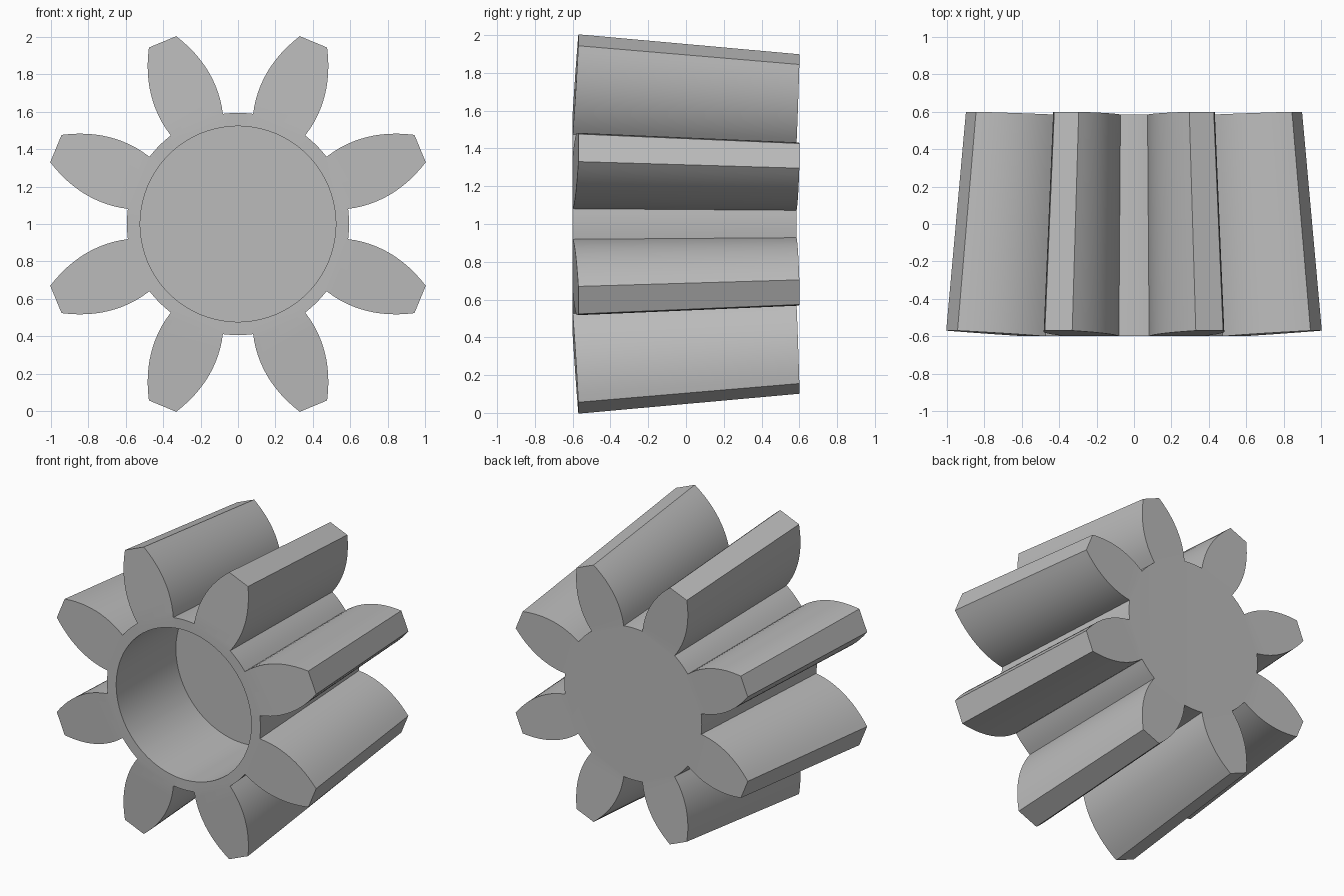
import bpy
import bmesh
from math import sin, cos, pi, atan2, hypot, radians

old = bpy.data.objects.get("Cube")
if old:
    bpy.data.objects.remove(old, do_unlink=True)

TEETH = 8
FLANK_STEPS = 12
ARC_STEPS = 6
ROOT, TIP = 0.575, 1.054          # tooth base and tip, along the tooth axis
HUB_R, BORE_R = 0.594, 0.523
FRONT, BACK, FLOOR = -0.6, 0.585, 0.06
TAPER = 0.895                     # back profile relative to the front


def half_width(a):
    """Rounded tooth flank."""
    return 0.172 - 0.886 * (a - 0.73) ** 2


def point(radius, angle, y):
    return (radius * cos(angle), y, 1 + radius * sin(angle))


bm = bmesh.new()


def profile_vert(radius, angle):
    """One outline point on the front, and its tapered twin on the back."""
    lift = max(0, (radius - HUB_R) / (TIP - HUB_R))
    return (bm.verts.new(point(radius, angle, FRONT + 0.03 * lift)),
            bm.verts.new(point(radius * TAPER, angle, BACK + 0.015 * lift)))


# Outline: each tooth followed by the root arc to the next one
flank = [ROOT + (TIP - ROOT) * i / FLANK_STEPS for i in range(FLANK_STEPS + 1)]
tooth = [(a, -half_width(a)) for a in flank] + [(a, half_width(a)) for a in reversed(flank)]
root_angle = atan2(half_width(ROOT), ROOT)
pitch = 2 * pi / TEETH
gap = pitch - 2 * root_angle

outline, teeth, arcs = [], [], []
for t in range(TEETH):
    mid = pitch * (t + 0.5)
    lobe = [profile_vert(hypot(a, h), mid + atan2(h, a)) for a, h in tooth]
    arc = [profile_vert(HUB_R, mid + root_angle + gap * i / ARC_STEPS)
           for i in range(1, ARC_STEPS)]
    teeth.append(lobe)
    arcs.append(arc)
    outline += lobe + arc

# Side walls, tooth ends
for i, (f, b) in enumerate(outline):
    nf, nb = outline[(i + 1) % len(outline)]
    bm.faces.new((f, nf, nb, b))
for lobe in teeth:
    bm.faces.new([f for f, b in lobe])
    bm.faces.new([b for f, b in lobe])

# Flat back of the hub
bm.faces.new([b for lobe, arc in zip(teeth, arcs)
              for f, b in [lobe[0], lobe[-1]] + arc])

# Blind bore and the rim around it
bore = []
for t in range(TEETH):
    mid = pitch * (t + 0.5)
    angles = [mid - root_angle + 2 * root_angle * i / ARC_STEPS for i in range(ARC_STEPS)]
    angles += [mid + root_angle + gap * i / ARC_STEPS for i in range(ARC_STEPS)]
    bore += [(bm.verts.new(point(BORE_R, a, FRONT)),
              bm.verts.new(point(BORE_R, a, FLOOR))) for a in angles]
count = len(bore)
for i, (f, b) in enumerate(bore):
    nf, nb = bore[(i + 1) % count]
    bm.faces.new((f, nf, nb, b))
bm.faces.new([b for f, b in bore])
for t in range(TEETH):
    start = t * 2 * ARC_STEPS
    under = [bore[start + i][0] for i in range(ARC_STEPS + 1)]
    bm.faces.new([teeth[t][0][0], teeth[t][-1][0]] + under[::-1])
    outer = [teeth[t][-1]] + arcs[t] + [teeth[(t + 1) % TEETH][0]]
    for i in range(ARC_STEPS):
        k = start + ARC_STEPS + i
        bm.faces.new((outer[i][0], outer[i + 1][0],
                      bore[(k + 1) % count][0], bore[k][0]))

bmesh.ops.recalc_face_normals(bm, faces=bm.faces)
mesh = bpy.data.meshes.new("gear_body")
bm.to_mesh(mesh)
bm.free()

grey = bpy.data.materials.new("plain_grey")
grey.use_nodes = True
color = (0.5, 0.5, 0.5, 1)
grey.diffuse_color = color
grey.node_tree.nodes["Principled BSDF"].inputs["Base Color"].default_value = color
mesh.materials.append(grey)

gear = bpy.data.objects.new("gear_body", mesh)
bpy.context.collection.objects.link(gear)
bpy.context.view_layer.objects.active = gear
gear.select_set(True)
bpy.ops.object.shade_smooth_by_angle(angle=radians(25))
